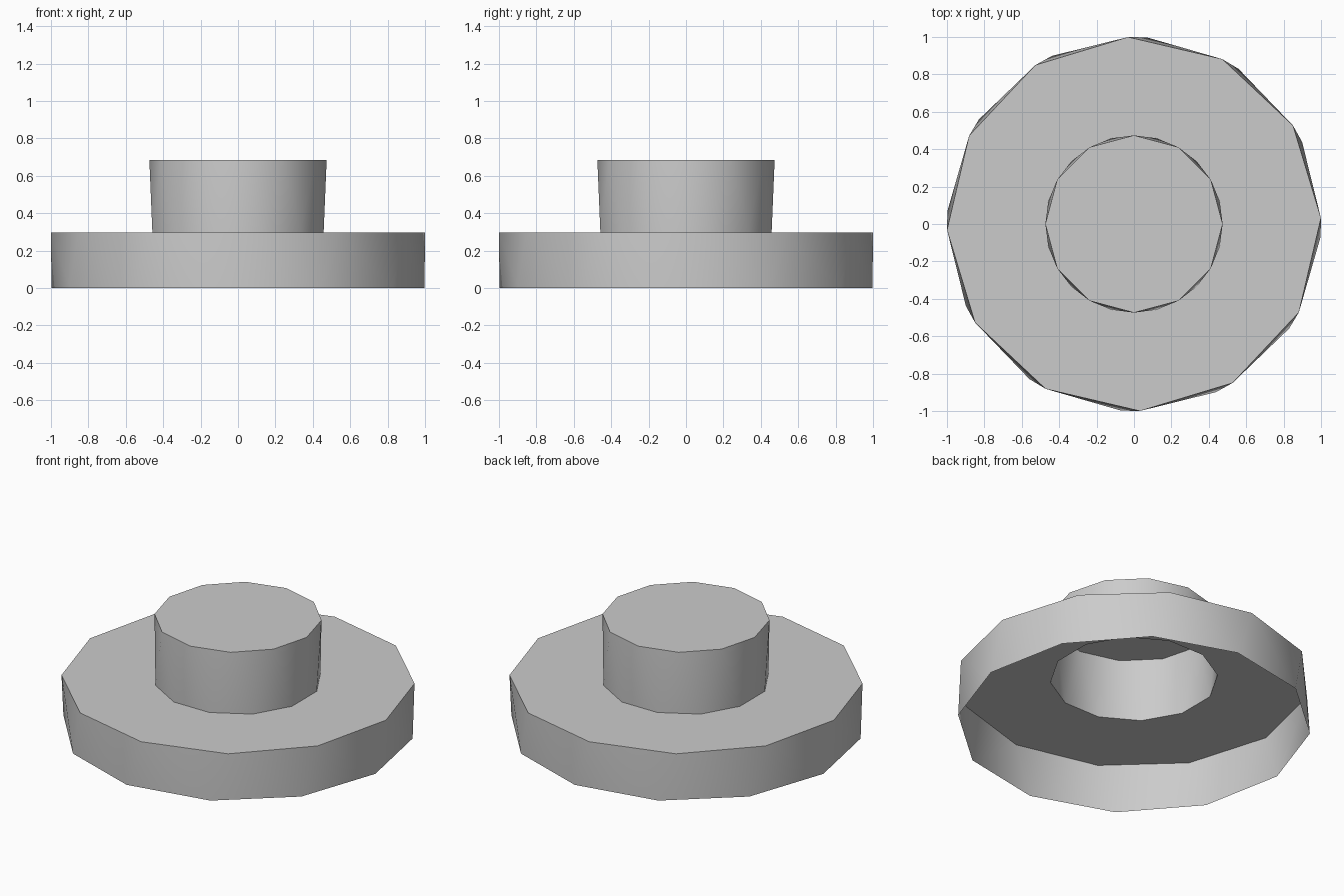
import bpy
import bmesh
from math import cos, sin, radians, tau

SIDES = 12

cube = bpy.data.objects.get("Cube")
if cube:
    bpy.data.objects.remove(cube, do_unlink=True)

grey = bpy.data.materials.new("plain_grey")
grey.use_nodes = True
grey.diffuse_color = (0.6, 0.6, 0.6, 1)
grey.node_tree.nodes["Principled BSDF"].inputs["Base Color"].default_value = grey.diffuse_color


def lathe(name, rings, cap=False):
    """Join twelve-sided rings (radius, height, turn in degrees) into an open shell."""
    bm = bmesh.new()
    loops = []
    for radius, z, turn in rings:
        angles = [radians(turn) + tau * i / SIDES for i in range(SIDES)]
        loops.append([bm.verts.new((radius * cos(a), radius * sin(a), z)) for a in angles])
    for low, high in zip(loops, loops[1:]):
        for i in range(SIDES):
            j = (i + 1) % SIDES
            bm.faces.new((low[i], low[j], high[i]))
            bm.faces.new((low[j], high[j], high[i]))
    if cap:
        bm.faces.new(loops[-1])
    mesh = bpy.data.meshes.new(name)
    bm.to_mesh(mesh)
    bm.free()
    mesh.materials.append(grey)
    obj = bpy.data.objects.new(name, mesh)
    bpy.context.collection.objects.link(obj)
    bpy.ops.object.select_all(action="DESELECT")
    obj.select_set(True)
    bpy.context.view_layer.objects.active = obj
    bpy.ops.object.shade_smooth_by_angle(angle=radians(50))
    return obj


# Wide base: slightly twisted outer wall and a flat top with an open middle
lathe("base_shell", [(1.0, 0, -4), (1.0, 0.297, 1.8), (0.474, 0.297, -15)])

# Hollow raised centre: wall twisted by half a side, closed on top
lathe("raised_centre", [(0.474, 0.297, -15), (0.474, 0.685, 0)], cap=True)
